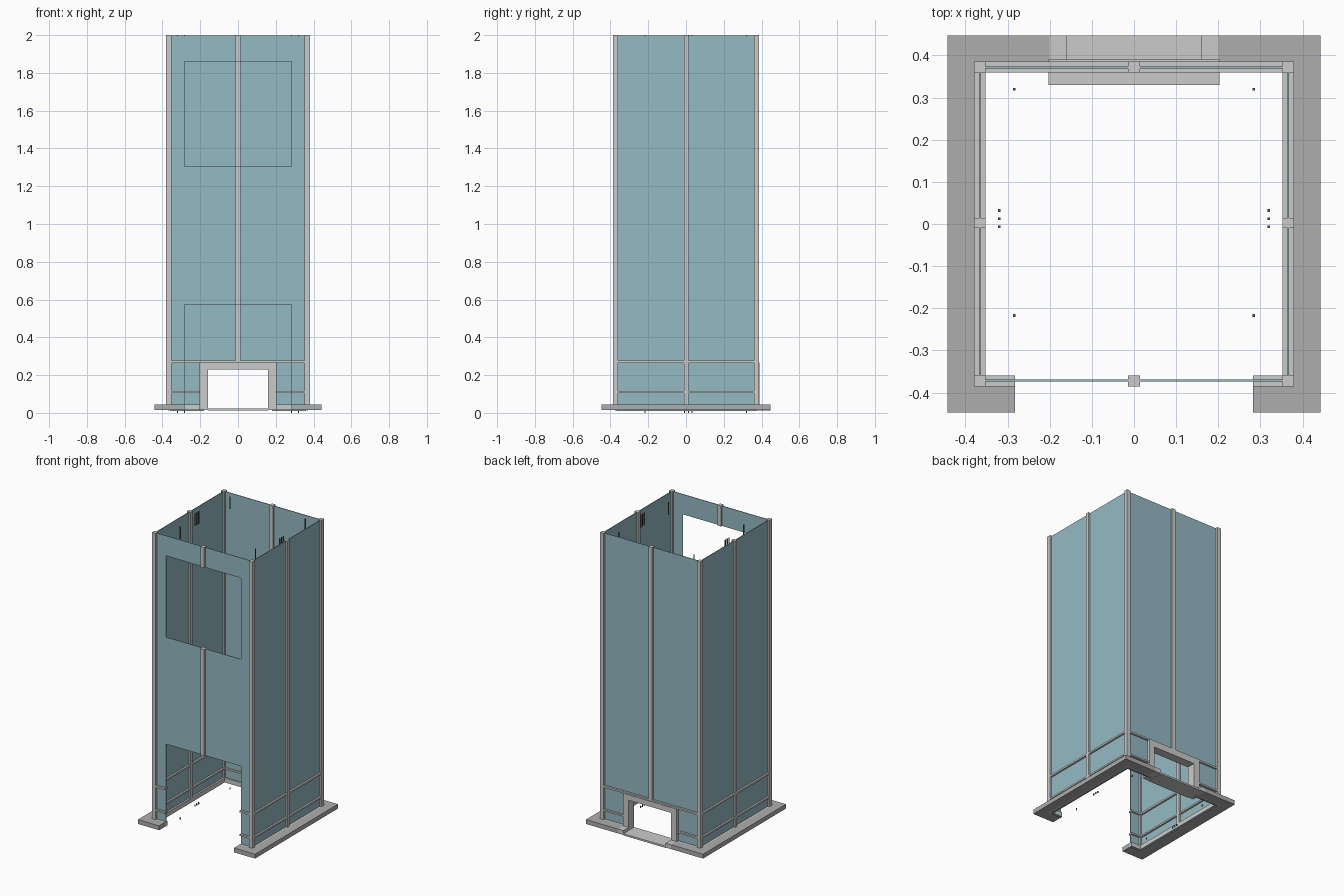
import bpy, bmesh
from mathutils import Vector

if "Cube" in bpy.data.objects:
    bpy.data.objects.remove(bpy.data.objects["Cube"])


def material(name, rgb):
    m = bpy.data.materials.new(name)
    m.diffuse_color = (*rgb, 1)
    m.use_nodes = True
    m.node_tree.nodes["Principled BSDF"].inputs["Base Color"].default_value = m.diffuse_color
    return m


GLASS = material("tinted_glass", (0.30, 0.49, 0.55))
STONE = material("dark_stone", (0.42, 0.42, 0.42))
BLACK = material("dark_metal", (0.12, 0.12, 0.12))


def add_object(name, bm, mat=None):
    me = bpy.data.meshes.new(name)
    bm.to_mesh(me)
    bm.free()
    ob = bpy.data.objects.new(name, me)
    bpy.context.collection.objects.link(ob)
    if mat:
        me.materials.append(mat)
    return ob


def box(name, x, y, z, mat=None):
    """Box from (min, max) pairs."""
    bm = bmesh.new()
    bmesh.ops.create_cube(bm, size=1)
    for v in bm.verts:
        v.co = Vector([r[0] if c < 0 else r[1] for c, r in zip(v.co, (x, y, z))])
    return add_object(name, bm, mat)


def side_range(s, a, b):
    return (a, b) if s > 0 else (-b, -a)


def panel(name, us, zs, holes, place):
    """Thin glass sheet from grid cells, leaving out the hole cells."""
    bm = bmesh.new()
    vs = {(i, j): bm.verts.new(place(u, z)) for i, u in enumerate(us) for j, z in enumerate(zs)}
    for i in range(len(us) - 1):
        for j in range(len(zs) - 1):
            if (i, j) not in holes:
                bm.faces.new([vs[i, j], vs[i + 1, j], vs[i + 1, j + 1], vs[i, j + 1]])
    bmesh.ops.recalc_face_normals(bm, faces=bm.faces)
    ob = add_object(name, bm, GLASS)
    mod = ob.modifiers.new("thickness", "SOLIDIFY")
    mod.thickness, mod.offset = 0.004, 0


TOP, LOW = 2.0, 0.015
RAILS = [(0.015, 0.045), (0.104, 0.115), (0.265, 0.277)]
XP, YP = (0.352, 0.38), (0.359, 0.386)      # post depth on each axis

# Glass walls: front with doorway and window, back with low opening, plain sides
panel("front_glass", [-0.36, -0.282, 0.282, 0.36], [0.01, 0.575, 1.305, 1.86, 1.997],
      {(1, 0), (1, 2)}, lambda u, z: (u, -0.371, z))
panel("back_glass", [-0.36, -0.18, 0.18, 0.36], [0.01, 0.25, 1.997],
      {(1, 0)}, lambda u, z: (u, 0.371, z))
for s, label in ((-1, "left"), (1, "right")):
    panel(label + "_glass", [-0.365, 0.365], [0.01, 1.997], set(),
          lambda u, z: (s * 0.366, u, z))

for s, label in ((-1, "left"), (1, "right")):
    xs = side_range(s, *XP)
    # Corner posts and side mullion
    for t, end in ((-1, "front"), (1, "back")):
        box(f"{end}_{label}_corner_post", xs, side_range(t, *YP), (LOW, TOP))
    box(label + "_mullion", xs, (-0.01, 0.014), (LOW, TOP))
    # Horizontal rails on the side, front and back
    for k, z in enumerate(RAILS):
        box(f"{label}_rail_{k}", xs, (-0.36, 0.36), z)
        box(f"front_{label}_rail_{k}", side_range(s, 0.282, 0.353), (-0.386, -0.359), z)
        inner = 0.0 if k == 2 else 0.2
        box(f"back_{label}_rail_{k}", side_range(s, inner, 0.353), (0.359, 0.386), z)
    # Plinth: side strip plus front and back returns
    pz = (0.015, 0.045)
    box(label + "_plinth", side_range(s, 0.38, 0.442), (-0.447, 0.447), pz, STONE)
    box(f"front_{label}_plinth", side_range(s, 0.282, 0.38), (-0.447, -0.386), pz, STONE)
    box(f"back_{label}_plinth", side_range(s, 0.2, 0.38), (0.386, 0.447), pz, STONE)
    # Low opening jambs and their feet
    box(label + "_jamb", side_range(s, 0.16, 0.203), (0.33, 0.39), (LOW, 0.23))
    box(label + "_jamb_foot", side_range(s, 0.16, 0.2), (0.39, 0.447), pz)
    # Small hanging rods at the top with matching floor pins
    spots = [(0.284, 0.32), (0.284, -0.217), (0.32, 0.032), (0.32, 0.013), (0.32, -0.007)]
    for k, (x, y) in enumerate(spots):
        rx, ry = (s * x - 0.003, s * x + 0.003), (y - 0.003, y + 0.003)
        box(f"{label}_rod_{k}", rx, ry, (1.915, TOP), BLACK)
        box(f"{label}_floor_pin_{k}", rx, ry, (0.0, 0.012), BLACK)

# Front mullion, broken by the window, and full back mullion
box("front_mullion_middle", (-0.014, 0.014), (-0.386, -0.359), (0.575, 1.305))
box("front_mullion_top", (-0.014, 0.014), (-0.386, -0.359), (1.86, TOP))
box("back_mullion", (-0.014, 0.014), (0.359, 0.386), (0.255, TOP))

# Low opening header and sill
box("opening_header", (-0.203, 0.203), (0.33, 0.39), (0.23, 0.267))
box("opening_sill", (-0.16, 0.16), (0.33, 0.447), (0.012, 0.024))
